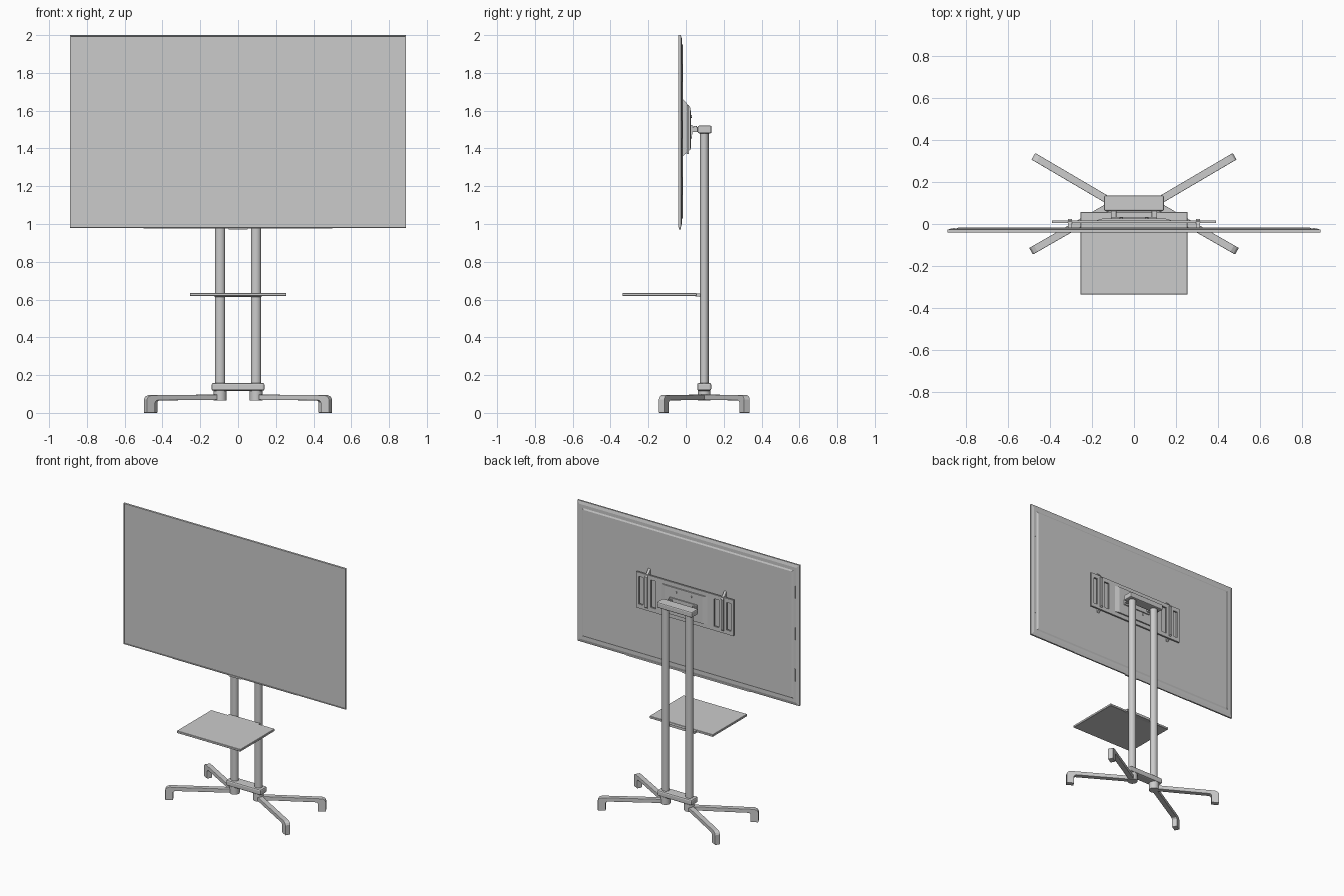
import bpy, bmesh, math
from mathutils import Matrix, Vector

if "Cube" in bpy.data.objects:
    bpy.data.objects.remove(bpy.data.objects["Cube"])


def finish(name, bm, bevel=0, segs=2, smooth=False):
    bmesh.ops.recalc_face_normals(bm, faces=bm.faces)
    me = bpy.data.meshes.new(name)
    bm.to_mesh(me)
    bm.free()
    ob = bpy.data.objects.new(name, me)
    bpy.context.collection.objects.link(ob)
    if bevel:
        m = ob.modifiers.new("bevel", 'BEVEL')
        m.width, m.segments = bevel, segs
        m.limit_method = 'ANGLE'
    if smooth:
        bpy.ops.object.select_all(action='DESELECT')
        ob.select_set(True)
        bpy.context.view_layer.objects.active = ob
        bpy.ops.object.shade_smooth_by_angle(angle=math.radians(35))
    return ob


def box(name, x, y, z, bevel=0, segs=2):
    bm = bmesh.new()
    size = Vector((x[1] - x[0], y[1] - y[0], z[1] - z[0]))
    mid = Vector((x[0] + x[1], y[0] + y[1], z[0] + z[1])) / 2
    bmesh.ops.create_cube(bm, size=1, matrix=Matrix.Translation(mid) @ Matrix.Diagonal(size).to_4x4())
    return finish(name, bm, bevel, segs)


def tube(name, centre, rx, ry, depth, sides=32, axis='Z'):
    bm = bmesh.new()
    rot = Matrix.Rotation(math.pi / 2, 4, 'X') if axis == 'Y' else Matrix()
    bmesh.ops.create_cone(bm, cap_ends=True, segments=sides, radius1=1, radius2=1, depth=depth,
                          matrix=Matrix.Translation(centre) @ rot @ Matrix.Diagonal((rx, ry, 1, 1)))
    return finish(name, bm, smooth=True)


def extrude(name, pts, vec, matrix=Matrix(), bevel=0):
    bm = bmesh.new()
    face = bm.faces.new([bm.verts.new(p) for p in pts])
    new = bmesh.ops.extrude_face_region(bm, geom=[face])['geom']
    bmesh.ops.translate(bm, vec=vec, verts=[v for v in new if isinstance(v, bmesh.types.BMVert)])
    bmesh.ops.transform(bm, matrix=matrix, verts=bm.verts)
    return finish(name, bm, bevel)


# Screen: rectangular rings lofted front to back (y, inset from the edge)
W, Z0, Z1 = 0.89, 0.98, 2.0
rings = [(-0.037, 0.009), (-0.037, 0.007), (-0.040, 0.006), (-0.040, 0.001), (-0.038, 0),
         (-0.027, 0), (-0.021, 0.022), (-0.021, 0.045), (-0.016, 0.055)]
bm = bmesh.new()
loops = [[bm.verts.new((sx * (W - i), y, (Z1 - i) if top else (Z0 + i)))
          for sx, top in ((-1, 0), (1, 0), (1, 1), (-1, 1))] for y, i in rings]
for a, b in zip(loops, loops[1:]):
    for k in range(4):
        bm.faces.new((a[k], a[(k + 1) % 4], b[(k + 1) % 4], b[k]))
bm.faces.new(loops[0])
bm.faces.new(loops[-1])
finish("screen", bm)
box("lower_speaker_strip", (-0.5, 0.5), (-0.036, -0.026), (0.977, 0.985))
box("sensor_tab", (-0.05, 0.05), (-0.038, -0.026), (0.972, 0.985))
for s in (-1, 1):
    for z in (1.2, 1.5, 1.8):
        box("rear_edge_clip", (s * 0.858 - 0.003, s * 0.858 + 0.003), (-0.023, -0.019), (z - 0.045, z + 0.045))

# Wall plate: horizontal rails, uprights between the slots, raised centre
P0, P1 = 1.37, 1.63
for z in ((P0, P0 + 0.03), (P1 - 0.03, P1)):
    box("plate_rail", (-0.39, 0.39), (0.004, 0.016), z)
box("plate_centre", (-0.235, 0.235), (0.004, 0.016), (P0 + 0.03, P1 - 0.03))
extrude("plate_raised_centre", [(-0.19, 0.014, 1.4), (0.19, 0.014, 1.4), (0.15, 0.026, 1.4), (-0.15, 0.026, 1.4)],
        (0, 0, 0.2))
for s in (-1, 1):
    for x, w in ((0.305, 0.03), (0.38, 0.01)):
        box("plate_upright", (s * x - w, s * x + w), (0.004, 0.016), (P0 + 0.03, P1 - 0.03))
    # Hook bracket with chamfered ends
    x = s * 0.305
    extrude("hook_bracket", [(x - 0.009, -0.018, 1.357), (x - 0.009, 0.025, 1.395),
                             (x - 0.009, 0.025, 1.615), (x - 0.009, -0.018, 1.664)], (0.018, 0, 0))
    for z in (1.46, 1.57):
        tube("plate_screw", (s * 0.06, 0.028, z), 0.008, 0.008, 0.008, 12, 'Y')

    # Poles, hubs and arms
    tube("pole", (s * 0.095, 0.097, 0.79), 0.027, 0.0235, 1.42)
    tube("base_hub", (s * 0.095, 0.097, 0.092), 0.034, 0.034, 0.054)
    box("mount_arm", (s * 0.097 - 0.013, s * 0.097 + 0.013), (0.02, 0.07), (1.487, 1.514), 0.003)
    tube("arm_bolt", (s * 0.097, 0.05, 1.515), 0.009, 0.009, 0.008, 12)

    # Splayed legs with turned-down feet
    for part, (ex, ey) in (("front_leg", (0.491, -0.13)), ("rear_leg", (0.48, 0.323))):
        d = Vector((s * ex - s * 0.095, ey - 0.097))
        L = d.length
        prof = [(0, 0.069), (L - 0.062, 0.066), (L - 0.052, 0.056), (L - 0.052, 0), (L, 0), (L, 0.072),
                (L - 0.008, 0.086), (L - 0.026, 0.094), (0, 0.097)]
        place = Matrix.Translation((s * 0.095, 0.097, 0)) @ Matrix.Rotation(math.atan2(d.y, d.x), 4, 'Z')
        extrude(part, [(a, -0.018, z) for a, z in prof], (0, 0.036, 0), place, 0.003)

# Clamps joining the poles, and the arm cross plate
box("top_clamp", (-0.143, 0.143), (0.062, 0.136), (1.48, 1.521), 0.008)
box("base_clamp", (-0.14, 0.14), (0.06, 0.134), (0.117, 0.159), 0.01)
box("arm_plate", (-0.11, 0.11), (0.024, 0.034), (1.475, 1.525))

# Shelf with a narrower rear tongue fixed to the poles
box("shelf", (-0.255, 0.255), (-0.337, 0.057), (0.619, 0.635), 0.002, 1)
extrude("shelf_bracket", [(-0.125, 0.03, 0.62), (-0.125, 0.078, 0.614), (-0.125, 0.078, 0.632), (-0.125, 0.03, 0.632)],
        (0.25, 0, 0))
